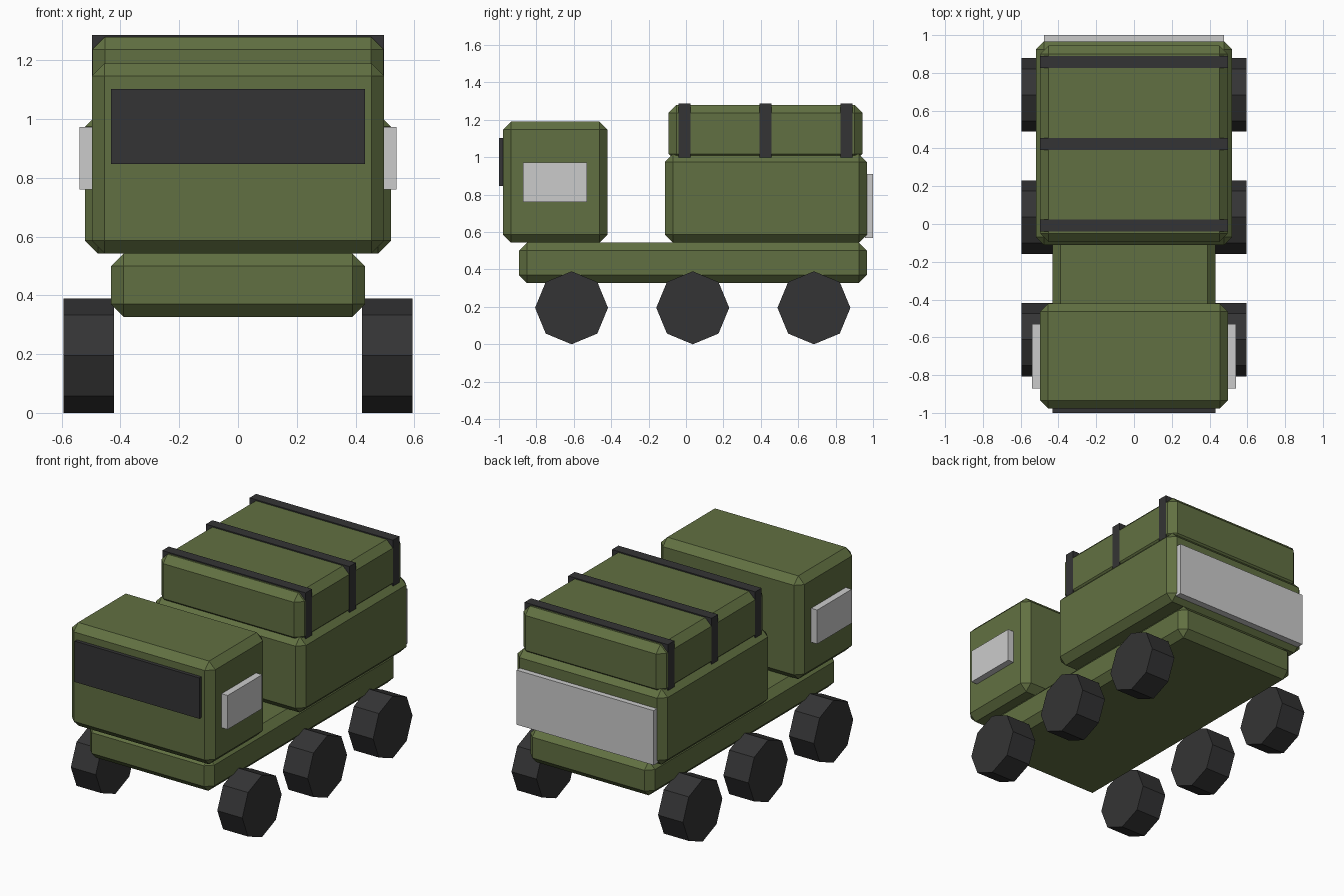
import bpy, bmesh, math
from mathutils import Matrix

if "Cube" in bpy.data.objects:
    bpy.data.objects.remove(bpy.data.objects["Cube"])


def material(name, rgb):
    m = bpy.data.materials.new(name)
    m.diffuse_color = (*rgb, 1)
    m.use_nodes = True
    m.node_tree.nodes["Principled BSDF"].inputs["Base Color"].default_value = m.diffuse_color
    return m


OLIVE = material("olive_paint", (0.121, 0.163, 0.054))
BLACK = material("dark_rubber", (0.034, 0.034, 0.035))


def finish(name, bm, mat):
    me = bpy.data.meshes.new(name)
    bm.to_mesh(me)
    bm.free()
    if mat:
        me.materials.append(mat)
    ob = bpy.data.objects.new(name, me)
    bpy.context.collection.objects.link(ob)
    return ob


def box(name, x, y, z, mat=None, bevel=0.0):
    """Box from (min, max) ranges with an optional one-segment chamfer."""
    bm = bmesh.new()
    bmesh.ops.create_cube(bm, size=1)
    for v in bm.verts:
        for i, (lo, hi) in enumerate((x, y, z)):
            v.co[i] = hi if v.co[i] > 0 else lo
    if bevel:
        bmesh.ops.bevel(bm, geom=bm.edges[:], offset=bevel, segments=1,
                        profile=0.5, affect='EDGES')
    return finish(name, bm, mat)


def wheel(name, x, y, radius=0.195, width=0.173):
    """Eight-sided wheel with its axis along x, a corner on the ground."""
    bm = bmesh.new()
    bmesh.ops.create_cone(bm, cap_ends=True, segments=8, radius1=radius,
                          radius2=radius, depth=width,
                          matrix=Matrix.Rotation(math.pi / 2, 4, 'Y'))
    bmesh.ops.translate(bm, verts=bm.verts, vec=(x, y, radius))
    return finish(name, bm, BLACK)


# Main chamfered volumes
B = 0.043
box("chassis", (-0.432, 0.432), (-0.893, 0.967), (0.327, 0.543), OLIVE, B)
box("cab", (-0.497, 0.497), (-0.978, -0.42), (0.543, 1.19), OLIVE, B)
box("cargo_body", (-0.52, 0.52), (-0.112, 0.967), (0.543, 1.018), OLIVE, B)
box("cargo_cover", (-0.496, 0.496), (-0.094, 0.944), (0.975, 1.28), OLIVE, B)

# Straps over the cover
for i in range(3):
    y = -0.008 + 0.4325 * i
    box(f"strap_{i + 1}", (-0.497, 0.497), (y - 0.032, y + 0.032),
        (0.972, 1.287), BLACK)

# Windscreen and tailgate
box("windscreen", (-0.432, 0.432), (-1.0, -0.972), (0.847, 1.103), BLACK)
box("tailgate", (-0.476, 0.476), (0.957, 1.0), (0.568, 0.91))

# Side windows and wheels, both sides
for side, s in (("left", -1), ("right", 1)):
    box(f"side_window_{side}", tuple(sorted((s * 0.49, s * 0.539))),
        (-0.872, -0.53), (0.76, 0.973))
    for i in range(3):
        wheel(f"wheel_{side}_{i + 1}", s * 0.508, -0.612 + 0.648 * i)
